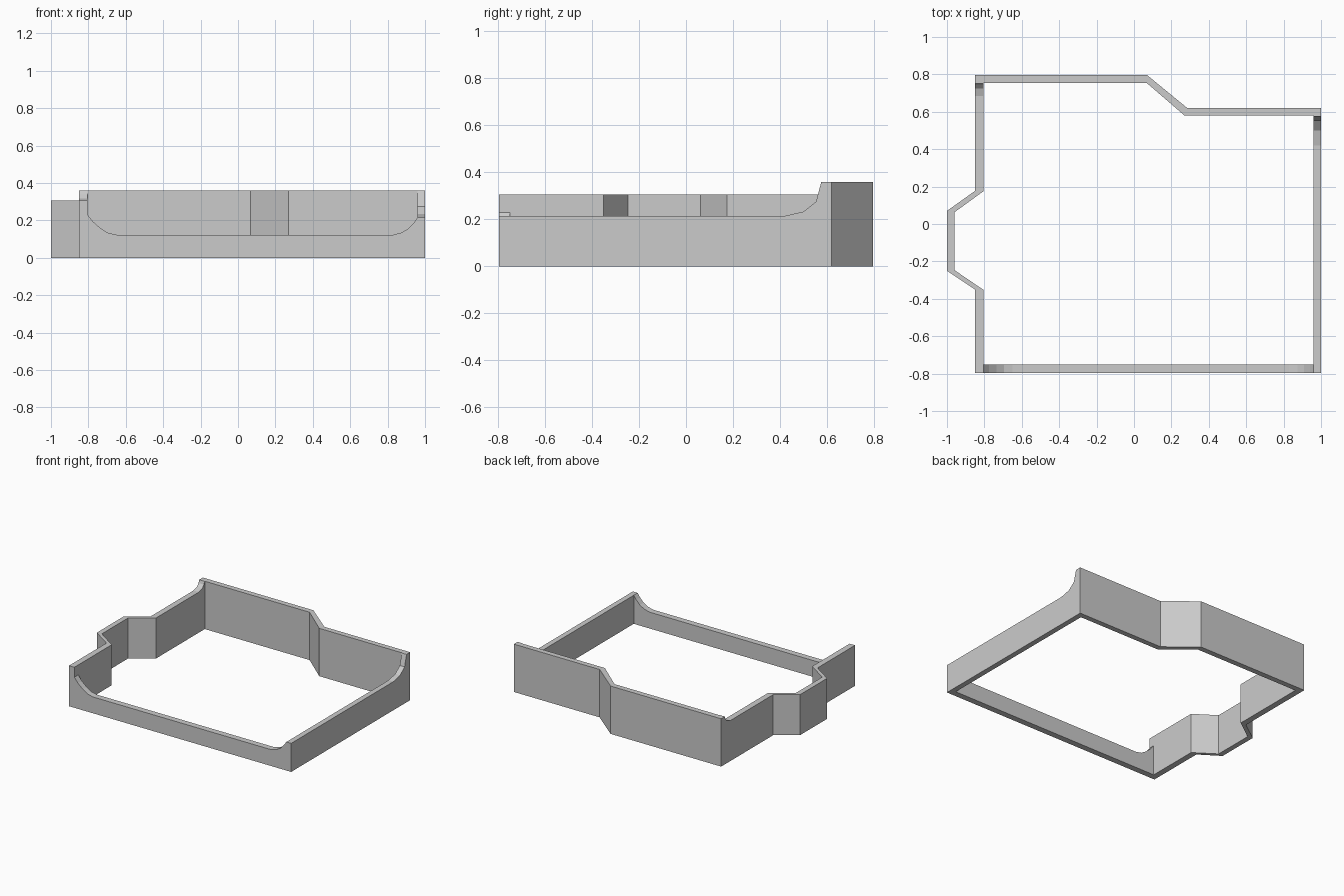
import bpy, bmesh

if "Cube" in bpy.data.objects:
    bpy.data.objects.remove(bpy.data.objects["Cube"])

X0, X1, X2, X3 = -0.85, -0.805, 0.96, 1.0      # left wall, right wall faces
F0, F1 = -0.796, -0.75                         # front wall faces
H_BACK, H_LEFT, H_RIGHT = 0.36, 0.305, 0.215

# stations around the frame, counterclockwise: (outer x, outer y, inner x, inner y, top z)
stations = [(X0, F0, X1, F1, H_LEFT), (X1, F0, X1, F1, H_LEFT)]

# front wall: low rim with curved ends
for x, z in [(X1, 0.23), (-0.775, 0.193), (-0.735, 0.158), (-0.695, 0.133),
             (-0.65, 0.123), (0.83, 0.123), (0.875, 0.135), (0.91, 0.155),
             (0.94, 0.187), (X2, H_RIGHT)]:
    stations.append((x, F0, x, F1, z))

# right wall: curves up to the back wall
stations.append((X3, F0, X2, F1, H_RIGHT))
for y, z in [(0.42, H_RIGHT), (0.50, 0.233), (0.553, 0.275), (0.576, H_BACK)]:
    stations.append((X3, y, X2, y, z))

# back wall: stepped by a diagonal
for ox, oy, ix, iy in [(X3, 0.62, X2, 0.58), (0.285, 0.62, 0.27, 0.58),
                       (0.07, 0.796, 0.067, 0.755), (X0, 0.796, X1, 0.755)]:
    stations.append((ox, oy, ix, iy, H_BACK))

# left wall: curves down from the back wall, then the outward bay
for y, z in [(0.752, 0.36), (0.745, 0.338), (0.725, 0.318), (0.685, H_LEFT)]:
    stations.append((X0, y, X1, y, z))
for ox, oy, ix, iy in [(X0, 0.177, X1, 0.175), (-1.0, 0.07, -0.961, 0.062),
                       (-1.0, -0.25, -0.961, -0.246), (X0, -0.35, X1, -0.352)]:
    stations.append((ox, oy, ix, iy, H_LEFT))

# loft the wall section through all stations into one closed ring
bm = bmesh.new()
rings = []
for ox, oy, ix, iy, z in stations:
    rings.append([bm.verts.new(p) for p in
                  ((ox, oy, 0), (ox, oy, z), (ix, iy, z), (ix, iy, 0))])
for i, a in enumerate(rings):
    b = rings[(i + 1) % len(rings)]
    for k in range(4):
        n = (k + 1) % 4
        bm.faces.new((a[k], b[k], b[n], a[n]))
bmesh.ops.remove_doubles(bm, verts=bm.verts, dist=1e-5)

mesh = bpy.data.meshes.new("wall_frame")
bm.to_mesh(mesh)
bm.free()
frame = bpy.data.objects.new("wall_frame", mesh)
bpy.context.collection.objects.link(frame)
